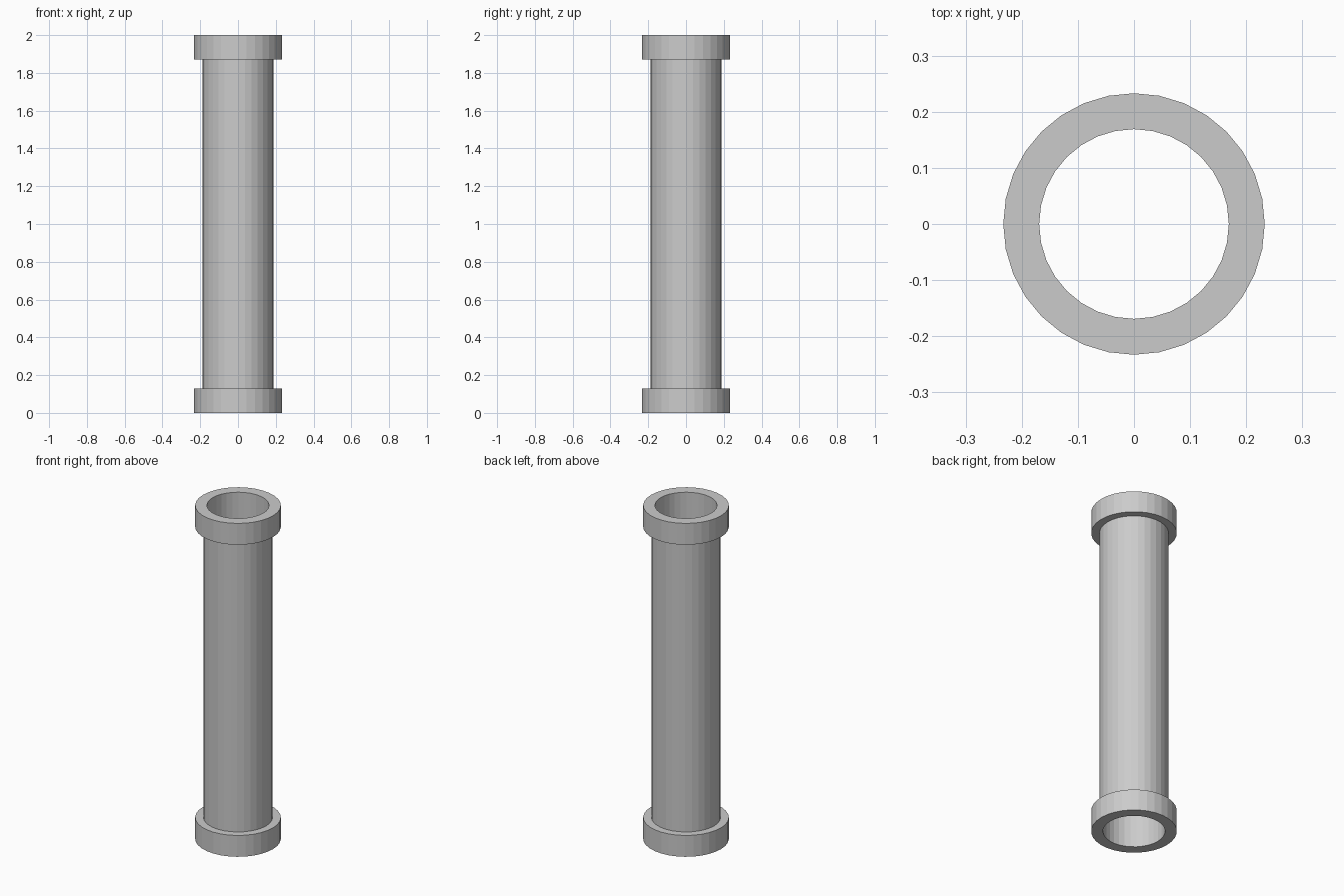
import bpy, bmesh, math

if "Cube" in bpy.data.objects:
    bpy.data.objects.remove(bpy.data.objects["Cube"])

SEGMENTS = 32
BORE, SHAFT, COLLAR = 0.169, 0.188, 0.233
HEIGHT, COLLAR_H = 2.0, 0.128


def lathe(name, profile):
    """Revolve a closed (radius, z) profile around the z axis."""
    bm = bmesh.new()
    rings = []
    for i in range(SEGMENTS):
        a = 2 * math.pi * i / SEGMENTS
        rings.append([bm.verts.new((r * math.cos(a), r * math.sin(a), z))
                      for r, z in profile])
    n = len(profile)
    for i, ring in enumerate(rings):
        following = rings[(i + 1) % SEGMENTS]
        for j in range(n):
            k = (j + 1) % n
            bm.faces.new((ring[j], following[j], following[k], ring[k]))
    bmesh.ops.recalc_face_normals(bm, faces=bm.faces)
    mesh = bpy.data.meshes.new(name)
    bm.to_mesh(mesh)
    bm.free()
    obj = bpy.data.objects.new(name, mesh)
    bpy.context.collection.objects.link(obj)
    return obj


# Hollow pipe with a raised collar at each end
lathe("collared_pipe", [
    (BORE, 0), (COLLAR, 0), (COLLAR, COLLAR_H), (SHAFT, COLLAR_H),
    (SHAFT, HEIGHT - COLLAR_H), (COLLAR, HEIGHT - COLLAR_H),
    (COLLAR, HEIGHT), (BORE, HEIGHT),
])
